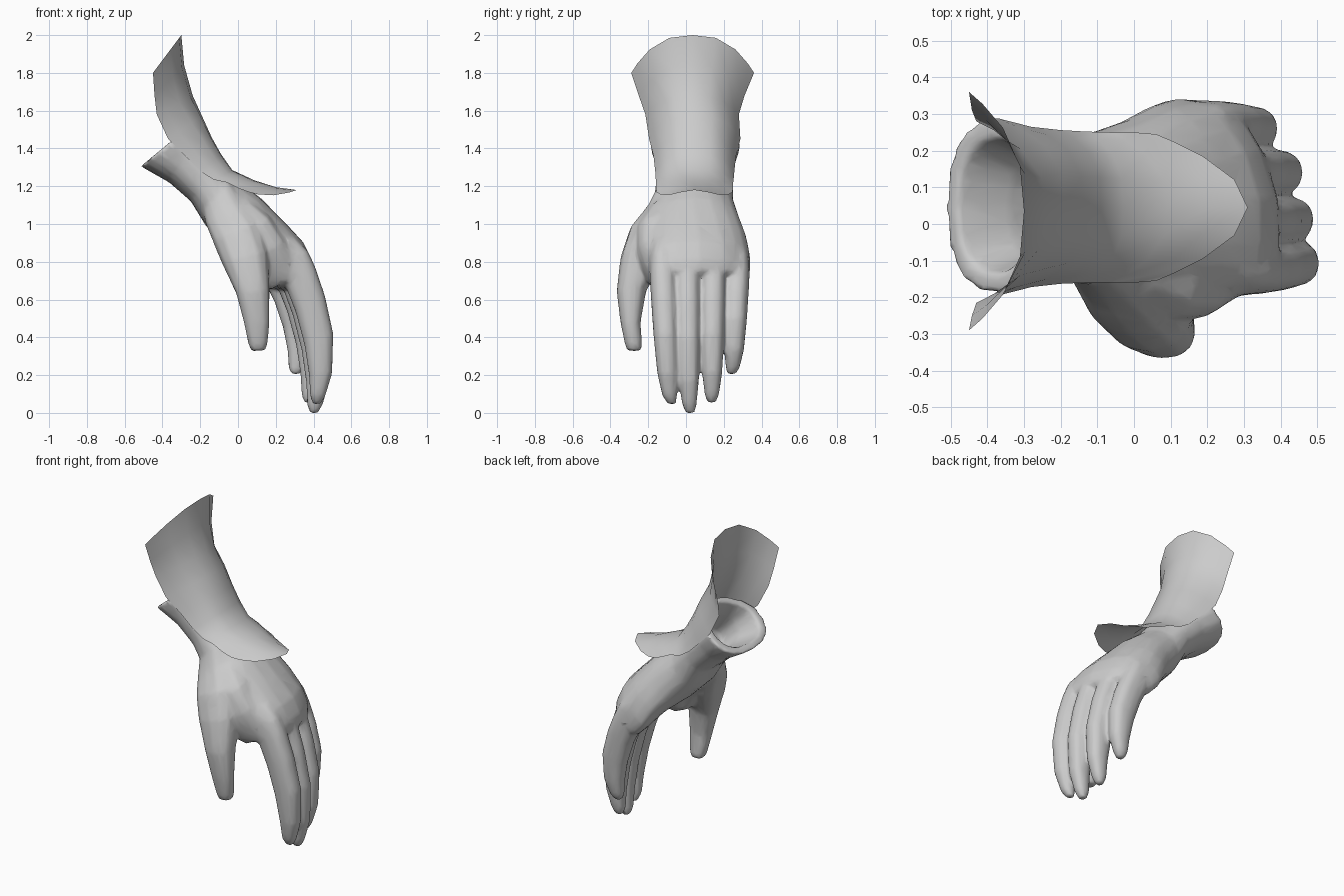
import bpy, bmesh, math

if "Cube" in bpy.data.objects:
    bpy.data.objects.remove(bpy.data.objects["Cube"])

mat = bpy.data.materials.new("light_grey")
mat.diffuse_color = (0.6, 0.6, 0.6, 1)
mat.use_nodes = True
mat.node_tree.nodes["Principled BSDF"].inputs["Base Color"].default_value = mat.diffuse_color


def ring(top, bot, y0, y1, n=14, scale=1.0, power=0.85, upper=None, lean=0.0):
    """Rounded section spanned by a back point, a palm point (x, z) and a y range."""
    cx, cz = (top[0] + bot[0]) / 2, (top[1] + bot[1]) / 2
    hx, hz = (top[0] - bot[0]) / 2, (top[1] - bot[1]) / 2
    pts = []
    for i in range(n):
        a = 2 * math.pi * i / n
        c, s = math.cos(a), math.sin(a)
        p = upper if upper and c > 0.01 else power
        c = math.copysign(abs(c) ** p, c) * scale
        s = math.copysign(abs(s) ** p, s) * scale
        y = (y0 + y1) / 2 + s * (y1 - y0) / 2
        pts.append((cx + c * hx - lean * max(0, y) ** 2, y, cz + c * hz))
    return pts


def finish(name, bm):
    bmesh.ops.recalc_face_normals(bm, faces=bm.faces)
    me = bpy.data.meshes.new(name)
    bm.to_mesh(me)
    bm.free()
    me.materials.append(mat)
    ob = bpy.data.objects.new(name, me)
    bpy.context.collection.objects.link(ob)
    return ob


def loft(name, rings):
    bm = bmesh.new()
    rows = [[bm.verts.new(p) for p in r] for r in rings]
    n = len(rows[0])
    for a, b in zip(rows, rows[1:]):
        for i in range(n):
            j = (i + 1) % n
            bm.faces.new((a[i], a[j], b[j], b[i]))
    bm.faces.new(rows[0])
    bm.faces.new(rows[-1][::-1])
    return finish(name, bm)


# Wrist and palm: back point, palm point, y range, lean to little finger, section powers
palm = [
    ((-.22, 1.55), (-.515, 1.305), -.192, .29, 0, .8, 1.3),
    ((-.19, 1.48), (-.365, 1.22), -.165, .262, 0, .8, 1.25),
    ((-.12, 1.37), (-.25, 1.12), -.158, .25, 0, .8, 1.1),
    ((-.01, 1.24), (-.17, 0.99), -.17, .252, .2, .8, 1.0),
    ((.125, 1.135), (-.06, 0.88), -.20, .285, .5, .8, .85),
    ((.255, 1.005), (.05, 0.80), -.205, .325, .8, .75, .75),
    ((.35, .905), (.14, 0.72), -.20, .342, 1.1, .7, .65),
    ((.395, .81), (.21, 0.66), -.195, .338, 1.15, .65, .6),
    ((.40, .75), (.27, 0.65), -.175, .318, 1.15, .65, .6),
]


def palm_ring(p, scale=1.0):
    return ring(*p[:4], n=20, scale=scale, lean=p[4], power=p[5], upper=p[6])


inside = [palm_ring(palm[i], s) for i, s in ((2, .6), (1, .68), (0, .77))]
hand = loft("glove_hand", inside + [palm_ring(p) for p in palm])

# Fingers: shared side profile, then base y, tip y, length, backward shift, width
back = [(.30, .93), (.37, .86), (.412, .77), (.462, .62), (.506, .42), (.50, .21), (.465, .09), (.44, .045)]
front = [(.20, .84), (.22, .75), (.25, .67), (.305, .53), (.35, .36), (.375, .2), (.38, .09), (.395, .045)]
widths = [.045, .064, .07, .068, .063, .054, .039, .024]
fingers = {
    "index_finger": (-.126, -.075, 1.0, 0, 1.0),
    "middle_finger": (.006, .022, 1.065, .015, 1.0),
    "ring_finger": (.143, .135, .99, .045, 1.0),
    "little_finger": (.272, .24, .79, .113, .97),
}
parts = []
for name, (ya, yb, length, shift, w) in fingers.items():
    rings = []
    for k, (t, b) in enumerate(zip(back, front)):
        f = max(0, k - 1) / (len(back) - 2)
        y, hw = ya + (yb - ya) * f ** 1.5, widths[k] * w
        place = lambda p: (p[0] - shift, .8 - (.8 - p[1]) * (length if p[1] < .8 else 1))
        rings.append(ring(place(t), place(b), y - hw, y + hw, n=12))
    parts.append(loft(name, rings))

# Thumb, growing out of the wrist
thumb = [
    ((-.05, 1.24), (-.19, 1.10), -.155, .0),
    ((.02, 1.13), (-.175, 1.01), -.21, -.02),
    ((.11, 1.02), (-.135, .91), -.30, -.06),
    ((.16, .86), (-.085, .79), -.347, -.11),
    ((.168, .66), (-.01, .63), -.368, -.21),
    ((.168, .48), (.03, .48), -.348, -.24),
    ((.158, .37), (.055, .36), -.325, -.232),
    ((.145, .33), (.07, .325), -.312, -.235),
]
parts.append(loft("thumb", [ring(*t, n=12) for t in thumb]))

# Web of skin between thumb and index finger
web = [
    ((.06, 1.13), (-.08, .98), -.20, -.02),
    ((.17, 1.04), (-.04, .86), -.265, -.05),
    ((.25, .92), (.03, .74), -.262, -.08),
    ((.30, .82), (.09, .68), -.225, -.09),
    ((.32, .74), (.17, .65), -.19, -.10),
]
parts.append(loft("thumb_web", [ring(*t, n=12) for t in web]))


def modify(kind, **settings):
    m = hand.modifiers.new(kind.lower(), kind)
    for key, value in settings.items():
        setattr(m, key, value)
    bpy.ops.object.modifier_apply(modifier=m.name)


# Weld the hand into one skin, soften the joints, then thin the mesh
bpy.context.view_layer.objects.active = hand
for p in parts:
    modify("BOOLEAN", operation="UNION", solver="EXACT", object=p)
    bpy.data.objects.remove(p)
modify("REMESH", mode="VOXEL", voxel_size=.009)
modify("SMOOTH", factor=.5, iterations=16)
modify("DECIMATE", ratio=.07)
if not hand.data.materials:
    hand.data.materials.append(mat)
low = min(v.co.z for v in hand.data.vertices)
for v in hand.data.vertices:  # rest the longest fingertip on the ground
    v.co.z -= low * max(0, 1 - v.co.z / .5)

# Flared guard over the wrist: centre (x, z), edge (x, z), y range, curve power, dip
guard = [
    ((-.30, 2.0), (-.45, 1.80), -.29, .36, 2.7, 0),
    ((-.285, 1.84), (-.442, 1.68), -.25, .31, 2.7, 0),
    ((-.24, 1.68), (-.43, 1.58), -.215, .28, 2.8, 0),
    ((-.19, 1.57), (-.37, 1.45), -.195, .288, 3.3, 0),
    ((-.14, 1.46), (-.28, 1.36), -.172, .265, 3.6, 0),
    ((-.09, 1.37), (-.20, 1.28), -.163, .256, 3.6, 0),
    ((-.03, 1.285), (-.13, 1.235), -.16, .252, 3.4, 0),
    ((.09, 1.23), (-.06, 1.22), -.16, .25, 2.8, 0),
    ((.20, 1.195), (.0, 1.19), -.16, .25, 2.2, .01),
    ((.31, 1.18), (.06, 1.168), -.155, .245, 2, .022),
]
cols = [-1, -.9, -.7, -.38, 0, .38, .7, .9, 1]
bm = bmesh.new()
grid = []
for c, e, y0, y1, p, dip in guard:
    row = []
    for u in cols:
        f = abs(u) ** p
        z = c[1] + (e[1] - c[1]) * f - dip * 4 * u * u * (1 - u * u)
        row.append(bm.verts.new((c[0] + (e[0] - c[0]) * f, (y0 + y1) / 2 + u * (y1 - y0) / 2, z)))
    grid.append(row)
for a, b in zip(grid, grid[1:]):
    for i in range(len(cols) - 1):
        bm.faces.new((a[i], a[i + 1], b[i + 1], b[i]))
plate = finish("wrist_guard", bm)

# Smooth shading with crisp rims
for ob in (hand, plate):
    bpy.ops.object.select_all(action="DESELECT")
    ob.select_set(True)
    bpy.context.view_layer.objects.active = ob
    bpy.ops.object.shade_smooth_by_angle(angle=math.radians(60))
